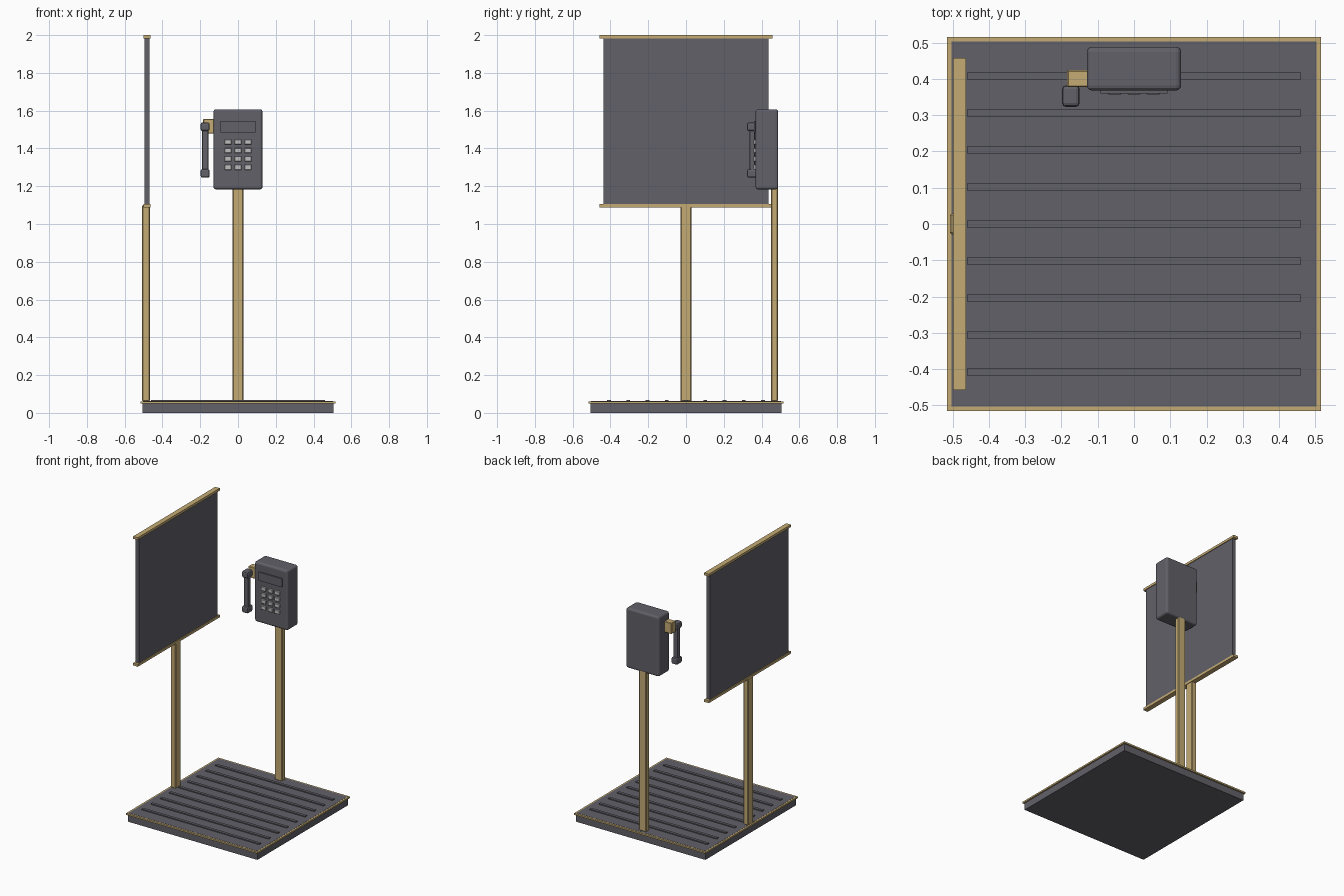
import bpy
import bmesh

default = bpy.data.objects.get("Cube")
if default:
    bpy.data.objects.remove(default, do_unlink=True)


def make_material(name, r, g, b):
    mat = bpy.data.materials.new(name)
    mat.use_nodes = True
    mat.diffuse_color = (r, g, b, 1)
    mat.node_tree.nodes["Principled BSDF"].inputs["Base Color"].default_value = (r, g, b, 1)
    return mat


CHARCOAL = make_material("charcoal", 0.122, 0.119, 0.14)
GOLD = make_material("gold", 0.56, 0.41, 0.175)
PALE = make_material("pale grey", 0.52, 0.52, 0.53)


def box(name, xs, ys, zs, mat, bevel=0.0, segments=1):
    """Box between pairs of limits, optionally with bevelled edges."""
    bm = bmesh.new()
    bmesh.ops.create_cube(bm, size=1)
    for v in bm.verts:
        v.co = [lim[0] if c < 0 else lim[1] for c, lim in zip(v.co, (xs, ys, zs))]
    mesh = bpy.data.meshes.new(name)
    bm.to_mesh(mesh)
    bm.free()
    mesh.materials.append(mat)
    obj = bpy.data.objects.new(name, mesh)
    bpy.context.collection.objects.link(obj)
    if bevel:
        mod = obj.modifiers.new("Bevel", "BEVEL")
        mod.width = bevel
        mod.segments = segments
    return obj


def span(centre, size):
    return (centre - size / 2, centre + size / 2)


# Platform: slab, trim rim around its top edge, and the floor panel
box("platform_slab", span(0, 1.01), span(0, 1.01), (0, 0.05), CHARCOAL)
box("platform_trim", span(0, 1.03), span(0, 1.03), (0.05, 0.061), GOLD)
box("platform_floor", span(0, 1.006), span(0, 1.006), (0.055, 0.062), CHARCOAL)

# Anti-slip ridges
for i in range(-4, 5):
    box(f"floor_ridge_{i + 5}", span(0, 0.92), span(i * 0.102, 0.02), (0.06, 0.069), CHARCOAL)

# Sign: post, panel and the two edge bars
box("sign_post", (-0.507, -0.467), span(0, 0.058), (0.06, 1.1), GOLD, 0.005)
box("sign_panel", (-0.494, -0.468), span(0, 0.876), (1.1, 1.99), CHARCOAL)
for name, z in (("sign_bottom_bar", 1.088), ("sign_top_bar", 1.983)):
    box(name, (-0.499, -0.463), span(0, 0.916), (z, z + 0.017), GOLD)

# Telephone: post, rounded housing and display plate
box("phone_post", span(0, 0.058), (0.45, 0.486), (0.06, 1.2), GOLD, 0.005)
box("phone_housing", span(0, 0.26), (0.368, 0.488), (1.183, 1.607), CHARCOAL, 0.014, 3)
box("phone_display", span(0, 0.184), (0.359, 0.38), (1.485, 1.545), CHARCOAL)

# Keypad
for row in range(4):
    for col in range(3):
        box(f"key_{row * 3 + col + 1}", span((col - 1) * 0.053, 0.037), (0.357, 0.38),
            span(1.434 - row * 0.0445, 0.027), PALE, 0.002)

# Handset cradle and handset
box("handset_cradle", (-0.184, -0.125), (0.377, 0.424), (1.478, 1.555), GOLD, 0.003)
box("handset_grip", span(-0.174, 0.034), (0.337, 0.366), (1.26, 1.525), CHARCOAL, 0.007, 2)
for name, z in (("handset_earpiece", 1.515), ("handset_mouthpiece", 1.268)):
    box(name, span(-0.174, 0.048), (0.323, 0.382), span(z, 0.046), CHARCOAL, 0.01, 2)
